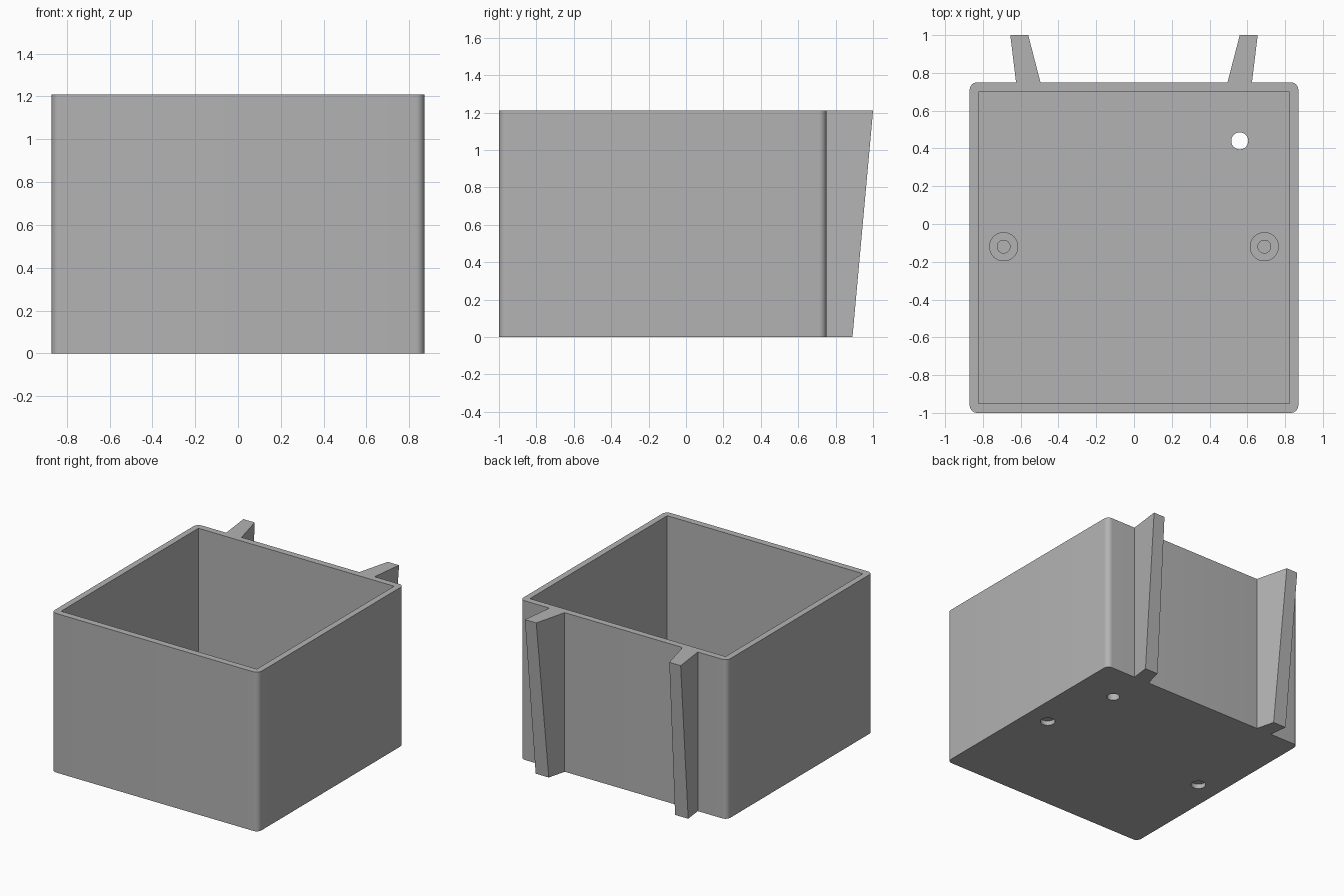
import bpy
import bmesh
from math import cos, sin, pi

HEIGHT, FLOOR = 1.21, 0.05

cube = bpy.data.objects.get("Cube")
if cube:
    bpy.data.objects.remove(cube, do_unlink=True)

grey = bpy.data.materials.new("mid grey")
grey.use_nodes = True
colour = (0.45, 0.45, 0.45, 1)
grey.diffuse_color = colour
grey.node_tree.nodes["Principled BSDF"].inputs["Base Color"].default_value = colour


def prism(name, outline, z0, z1):
    """Extrude a flat outline straight up from z0 to z1."""
    bm = bmesh.new()
    base = bm.faces.new([bm.verts.new((x, y, z0)) for x, y in outline])
    top = bmesh.ops.extrude_face_region(bm, geom=[base])["geom"]
    for v in top:
        if isinstance(v, bmesh.types.BMVert):
            v.co.z = z1
    bmesh.ops.recalc_face_normals(bm, faces=bm.faces)
    mesh = bpy.data.meshes.new(name)
    bm.to_mesh(mesh)
    bm.free()
    mesh.materials.append(grey)
    obj = bpy.data.objects.new(name, mesh)
    bpy.context.collection.objects.link(obj)
    return obj


def circle(x, y, r, n=32):
    return [(x + r * cos(2 * pi * i / n), y + r * sin(2 * pi * i / n)) for i in range(n)]


def rounded_rect(x0, x1, y0, y1, r, steps=8):
    corners = [(x1 - r, y1 - r), (x0 + r, y1 - r), (x0 + r, y0 + r), (x1 - r, y0 + r)]
    return [(cx + r * cos((q + s / steps) * pi / 2), cy + r * sin((q + s / steps) * pi / 2))
            for q, (cx, cy) in enumerate(corners) for s in range(steps + 1)]


def select(obj):
    bpy.ops.object.select_all(action="DESELECT")
    obj.select_set(True)
    bpy.context.view_layer.objects.active = obj


def cut(obj, cutter):
    """Subtract the cutter, then discard it."""
    mod = obj.modifiers.new("cut", "BOOLEAN")
    mod.operation, mod.solver, mod.object = "DIFFERENCE", "EXACT", cutter
    select(obj)
    bpy.ops.object.modifier_apply(modifier=mod.name)
    bpy.data.objects.remove(cutter, do_unlink=True)


def smooth(obj):
    select(obj)
    bpy.ops.object.shade_smooth_by_angle(angle=pi / 6)


# Open box with rounded outer corners and a square cavity
box = prism("box", rounded_rect(-0.87, 0.87, -1, 0.75, 0.04), 0, HEIGHT)
cavity = [(-0.823, -0.95), (0.823, -0.95), (0.823, 0.70), (-0.823, 0.70)]
cut(box, prism("cavity_cutter", cavity, FLOOR, HEIGHT + 0.1))

# Drain hole through the floor
cut(box, prism("drain_cutter", circle(0.56, 0.44, 0.045), -0.1, 0.2))

# Shallow pockets underneath, each with a recessed boss above
for side, x in (("left", 0.69), ("right", -0.69)):
    cut(box, prism("pocket_cutter", circle(x, -0.12, 0.052), -0.1, 0.035))
    boss = prism(side + "_boss", circle(x, -0.12, 0.077), FLOOR - 0.005, 0.08)
    cut(boss, prism("recess_cutter", circle(x, -0.12, 0.034), 0.06, 0.2))
    smooth(boss)
smooth(box)

# Flared rear rails, their back faces leaning inwards towards the bottom
for side, sign in (("left", 1), ("right", -1)):
    profile = [(0.49, 0.73), (0.622, 0.73), (0.655, 1), (0.56, 1)]
    rail = prism(side + "_rail", [(sign * x, y) for x, y in profile], 0, HEIGHT)
    for v in rail.data.vertices:
        if v.co.z < 0.1 and v.co.y > 0.9:
            root = profile[0] if abs(v.co.x) < 0.6 else profile[1]
            t = (0.89 - root[1]) / (v.co.y - root[1])
            v.co.x = sign * (root[0] + t * (abs(v.co.x) - root[0]))
            v.co.y = 0.89
